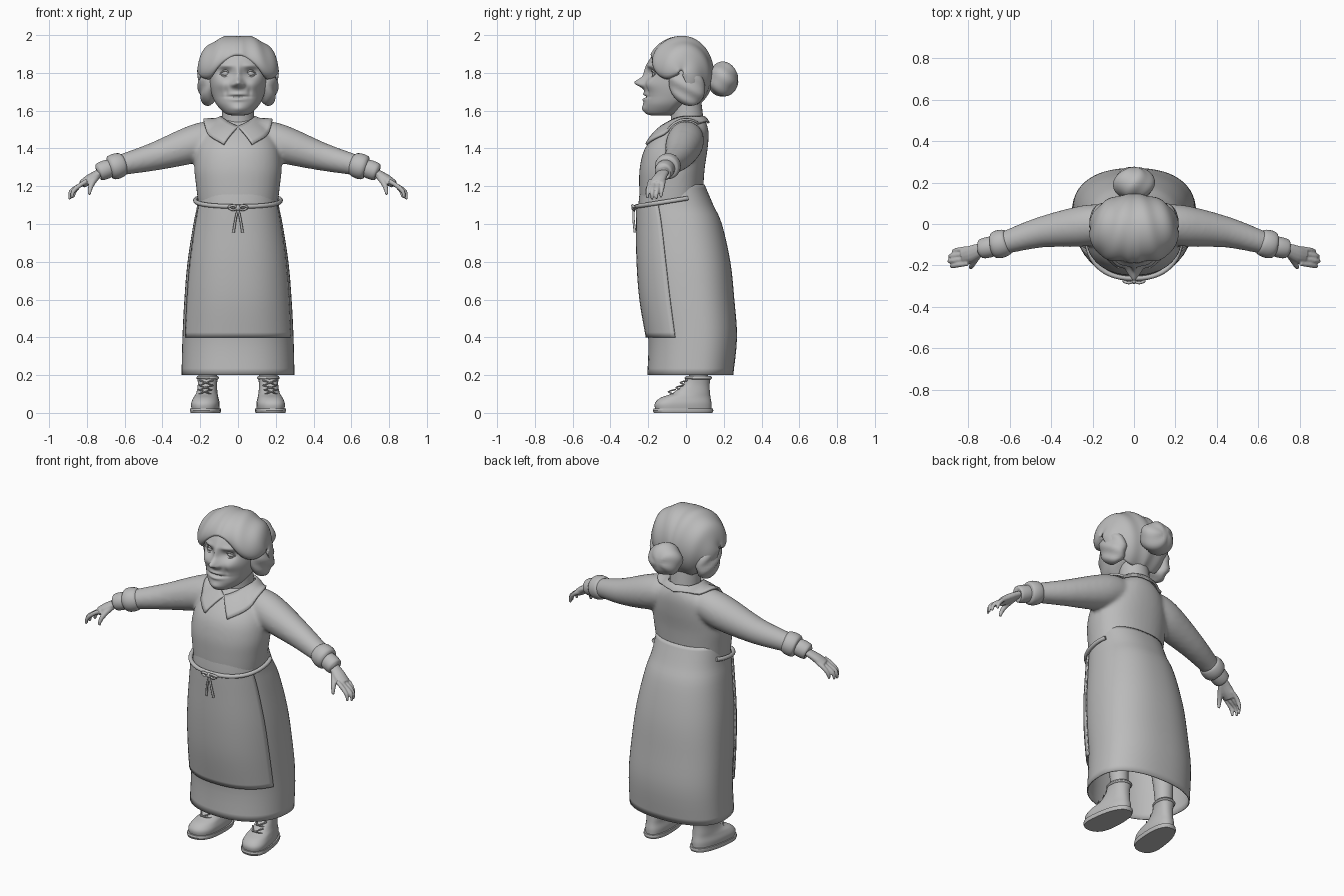
import bpy, bmesh, math
from math import sin, cos, pi, exp, radians
from mathutils import Vector, Matrix

cube = bpy.data.objects.get("Cube")
if cube:
    bpy.data.objects.remove(cube)

clay = bpy.data.materials.new("plain_grey")
clay.use_nodes = True
clay.diffuse_color = (0.5, 0.5, 0.5, 1)
clay.node_tree.nodes["Principled BSDF"].inputs["Base Color"].default_value = (0.5, 0.5, 0.5, 1)


def part(name, bm, mods=(), angle=50):
    """Turn a bmesh into a smooth shaded object with modifiers."""
    bmesh.ops.recalc_face_normals(bm, faces=bm.faces)
    me = bpy.data.meshes.new(name)
    bm.to_mesh(me)
    bm.free()
    me.materials.append(clay)
    ob = bpy.data.objects.new(name, me)
    bpy.context.collection.objects.link(ob)
    bpy.ops.object.select_all(action='DESELECT')
    ob.select_set(True)
    bpy.context.view_layer.objects.active = ob
    bpy.ops.object.shade_smooth_by_angle(angle=radians(angle))
    for kind, props in mods:
        m = ob.modifiers.new(kind.title(), kind)
        for key, val in props.items():
            setattr(m, key, val)
    return ob


MIRROR = ('MIRROR', {})


def blend(voxel, rounds):
    return [('REMESH', dict(mode='VOXEL', voxel_size=voxel, use_smooth_shade=True)),
            ('SMOOTH', dict(iterations=rounds, factor=0.5))]


def spline(rows, steps):
    """Catmull-Rom interpolation of equal length tuples."""
    out = []
    for i in range(len(rows) - 1):
        a, b, c, d = (rows[min(max(i + k, 0), len(rows) - 1)] for k in (-1, 0, 1, 2))
        for s in range(steps):
            t = s / steps
            out.append([q + t / 2 * (r - p + t * (2 * p - 5 * q + 4 * r - w + t * (3 * (q - r) + w - p)))
                        for p, q, r, w in zip(a, b, c, d)])
    return out + [list(rows[-1])]


def skin(bm, grid, closed=True, caps=True):
    """Bridge rows of points with quads."""
    rows = [[bm.verts.new(p) for p in row] for row in grid]
    n = len(rows[0])
    for a, b in zip(rows, rows[1:]):
        for j in range(n if closed else n - 1):
            k = (j + 1) % n
            bm.faces.new((a[j], a[k], b[k], b[j]))
    if closed and caps:
        bm.faces.new(rows[0][::-1])
        bm.faces.new(rows[-1])


def section(z, w, front, back, mid, power, a, cx=0):
    c, s = cos(a), sin(a)
    x = math.copysign(abs(c) ** (2 / power), c) * w
    y = math.copysign(abs(s) ** (2 / power), s) * ((back - mid) if s > 0 else (mid - front))
    return Vector((cx + x, mid + y, z))


def loft(bm, rows, sides=40, steps=4, power=2.0, caps=True, cx=0):
    """Stack of rounded sections: z, half width, front y, back y, middle y."""
    skin(bm, [[section(*r, power, 2 * pi * j / sides, cx) for j in range(sides)]
              for r in spline(rows, steps)], caps=caps)


def tube(bm, pts, sides=12, steps=3, flat=1.0):
    """Round tube through points x, y, z, radius."""
    pts = spline(pts, steps)
    grid = []
    for i, p in enumerate(pts):
        d = Vector(pts[min(i + 1, len(pts) - 1)][:3]) - Vector(pts[max(i - 1, 0)][:3])
        q = d.to_track_quat('Z', 'Y')
        grid.append([Vector(p[:3]) + q @ Vector((cos(2 * pi * j / sides) * p[3],
                     sin(2 * pi * j / sides) * p[3] * flat, 0)) for j in range(sides)])
    skin(bm, grid)


def ball(bm, centre, radii, seg=24):
    m = Matrix.Translation(centre) @ Matrix.Diagonal((*radii, 1))
    return bmesh.ops.create_uvsphere(bm, u_segments=seg, v_segments=seg // 2, radius=1, matrix=m)['verts']


# Bodice and sleeves, blended into one surface
bm = bmesh.new()
loft(bm, [(1.1, .21, -.245, .085, -.07), (1.2, .222, -.248, .092, -.07), (1.3, .232, -.245, .1, -.06),
          (1.4, .22, -.218, .115, -.04), (1.48, .18, -.155, .12, -.01), (1.53, .12, -.09, .11, .01),
          (1.56, .085, -.06, .09, .01)], power=2.2)
for s in (-1, 1):
    tube(bm, [(s * .08, 0, 1.46, .08), (s * .16, 0, 1.45, .095), (s * .26, -.012, 1.415, .098),
              (s * .45, -.04, 1.355, .074), (s * .63, -.092, 1.31, .054), (s * .72, -.115, 1.282, .043)],
         sides=24)
bodice = part("bodice", bm, blend(.011, 8))

# Rolled cuffs
bm = bmesh.new()
tube(bm, [(.605, -.085, 1.318, .05), (.615, -.088, 1.315, .062), (.645, -.096, 1.306, .068),
          (.672, -.104, 1.298, .063), (.682, -.106, 1.295, .046)], sides=28)
tube(bm, [(.67, -.103, 1.298, .046), (.70, -.112, 1.288, .05), (.735, -.12, 1.275, .046),
          (.74, -.121, 1.273, .03)], sides=28)
part("cuffs", bm, [MIRROR])

# Hands
bm = bmesh.new()
tube(bm, [(.71, -.114, 1.283, .03), (.75, -.128, 1.262, .034), (.79, -.145, 1.235, .04),
          (.825, -.155, 1.21, .036)], flat=.62)
for i in range(4):
    y = -.118 - .024 * i
    reach = (.0, .016, .02, .008)[i]
    tube(bm, [(.80, y, 1.228, .012), (.84, y - .006, 1.203, .0125), (.865 + reach, y - .012, 1.172, .0115),
              (.872 + reach, y - .015, 1.14 - reach / 2, .007)], sides=10)
tube(bm, [(.745, -.14, 1.255, .018), (.768, -.175, 1.222, .016), (.782, -.2, 1.19, .013),
          (.788, -.212, 1.155, .008)], sides=10)
part("hands", bm, blend(.005, 3) + [MIRROR])

# Skirt, open at the hem
SKIRT = [(1.21, .205, -.24, .098, -.06), (1.1, .216, -.252, .145, -.05), (1.0, .236, -.252, .19, -.02),
         (.8, .267, -.249, .235, .02), (.6, .284, -.234, .256, .05), (.4, .294, -.2, .27, .07),
         (.2, .299, -.205, .25, .06)]
bm = bmesh.new()
loft(bm, SKIRT, sides=56, power=2.3, caps=False)
part("skirt", bm, [('SOLIDIFY', dict(thickness=.006))])

# Apron panel over the front of the skirt
bm = bmesh.new()
grid = []
for z, w, f, b, m in spline(SKIRT[1:6], 5):
    grid.append([section(z, w + .007, f - .009, b, m, 2.3, -pi / 2 + radians(66) * (j / 12 - 1))
                 for j in range(25)])
skin(bm, grid, closed=False)
part("apron", bm, [('SOLIDIFY', dict(thickness=.008, offset=0))])

# Waist cord rising to the sides, with a bow
bm = bmesh.new()
band = []
for j in range(33):
    p = section(0, .226, -.262, .1, -.06, 2.3, -pi / 2 + radians(112) * (j / 16 - 1))
    band.append((p.x, p.y, 1.093 + (p.y + .262) * .16, .012))
tube(bm, band, sides=10, steps=1)
part("waist_cord", bm)
bm = bmesh.new()
ball(bm, (0, -.275, 1.085), (.016, .014, .016), 16)
for s in (-1, 1):
    tube(bm, [(0, -.276, 1.085, .006), (s * .025, -.284, 1.098, .007), (s * .05, -.275, 1.088, .007),
              (s * .025, -.278, 1.074, .006), (0, -.276, 1.085, .006)], sides=8)
    tube(bm, [(0, -.276, 1.08, .006), (s * .012, -.278, 1.03, .006), (s * .024, -.27, .955, .007)], sides=8)
part("cord_bow", bm)

# Wide flat collar laid over the bodice
inner = spline([(0, -.125, 1.505), (.055, -.085, 1.54), (.09, 0, 1.565), (.07, .07, 1.57), (0, .095, 1.565)], 6)
outer = spline([(.075, -.21, 1.42), (.15, -.13, 1.465), (.178, -.01, 1.53), (.12, .09, 1.55), (0, .13, 1.54)], 6)
bm = bmesh.new()
skin(bm, [[Vector(a).lerp(Vector(b), k / 6) for a, b in zip(inner, outer)] for k in range(7)], closed=False)
part("collar", bm, [MIRROR, ('SHRINKWRAP', dict(target=bodice, offset=.012, wrap_mode='ABOVE_SURFACE')),
                    ('SOLIDIFY', dict(thickness=.012, offset=0))])

# Neck
bm = bmesh.new()
tube(bm, [(0, .01, 1.5, .09), (0, .005, 1.57, .085), (0, -.01, 1.7, .085)], sides=28)
part("neck", bm)

# Face: a lofted head shaped by soft bumps (x, z, x spread, z spread, y shift)
bm = bmesh.new()
loft(bm, [(1.575, .035, -.185, -.07, -.13), (1.587, .07, -.212, -.04, -.11), (1.63, .112, -.224, 0, -.08),
          (1.68, .137, -.22, .06, -.05), (1.74, .152, -.218, .09, -.04), (1.80, .156, -.206, .09, -.04),
          (1.86, .15, -.197, .09, -.04), (1.92, .12, -.155, .07, -.04), (1.96, .06, -.1, .04, -.03)],
     sides=128, steps=12)
BUMPS = [(.066, 1.797, .034, .024, .024), (.068, 1.838, .045, .014, -.01), (0, 1.80, .017, .045, -.018),
         (0, 1.748, .024, .024, -.052), (.026, 1.737, .013, .014, -.016), (.085, 1.74, .038, .032, -.013),
         (.062, 1.70, .01, .026, .007), (0, 1.688, .04, .009, -.008), (0, 1.673, .05, .006, .013),
         (0, 1.659, .04, .01, -.008), (0, 1.61, .04, .02, -.012)]
for v in bm.verts:
    if v.co.y < -.05:
        x, z = abs(v.co.x), v.co.z
        v.co.y += sum(d * exp(-((x - bx) / wx) ** 2 - ((z - bz) / wz) ** 2) for bx, bz, wx, wz, d in BUMPS)
part("head", bm, angle=80)

# Eyes and lids
bm = bmesh.new()
ball(bm, (.066, -.157, 1.796), (.027, .022, .017))
for lift in (1, -1):
    tube(bm, [(.036, -.173, 1.795, .003), (.066, -.178, 1.796 + lift * .016, .005), (.097, -.162, 1.796, .003)],
         sides=8, steps=6)
part("eyes", bm, [MIRROR])

# Hair: a hood swept back from a centre parting
bm = bmesh.new()
grid = []
for i in range(57):
    row = []
    for j in range(65):
        th = pi * (.01 + .98 * j / 64)
        side, rad = abs(cos(th)), sin(th) ** .8
        start = radians(-38 + 68 * sin(th) ** 2)
        ph = start + (radians(240) - start) * i / 56
        k = 1 + .016 * sin(13 * side + 2.2 * ph) - .2 * side * exp(-(ph - start) / .16)
        k -= .035 * exp(-(cos(th) / .07) ** 2) * max(0, cos(ph * .6))
        depth = .19 if cos(ph) > 0 else .17
        row.append((.213 * cos(th) * k, -.025 - rad * depth * cos(ph) * k, 1.8 + rad * .2 * sin(ph) * k))
    grid.append(row)
skin(bm, grid, closed=False)
part("hair", bm, [('SOLIDIFY', dict(thickness=.02, offset=-1))], angle=60)

# Side locks covering the ears
bm = bmesh.new()
for v in ball(bm, (.155, .005, 1.735), (.055, .095, .11), 36):
    v.co.x += .006 * sin(70 * (v.co.z + v.co.y * .6))
    v.co.y += (1.735 - v.co.z) * .15
part("side_locks", bm, [MIRROR])

# Bun with twisted strands
bm = bmesh.new()
hub = Vector((0, .195, 1.765))
for v in ball(bm, hub, (.1, .08, .092), 48):
    d = v.co - hub
    v.co = hub + d * (1 + .035 * sin(5 * math.atan2(d.z, d.x) + 40 * d.y))
part("hair_bun", bm)


# Boots, soles, laces and legs, toes turned slightly out
def splay(bm):
    for v in bm.verts:
        v.co.x -= (v.co.y - .07) * .1
    return bm


bm = bmesh.new()
loft(bm, [(.015, .07, -.162, .135, -.07), (.05, .073, -.165, .135, -.07), (.08, .064, -.135, .13, -.04),
          (.105, .055, -.07, .127, .02), (.15, .05, -.018, .125, .05), (.19, .054, .0, .132, .065)],
     power=2.3, cx=.16)
part("boots", splay(bm), [MIRROR])
bm = bmesh.new()
loft(bm, [(0, .076, -.17, .14, -.06), (.012, .08, -.175, .145, -.06), (.024, .078, -.172, .143, -.06)],
     steps=1, power=2.4, cx=.16)
part("soles", splay(bm), [MIRROR], angle=30)
bm = bmesh.new()
for z, y in ((.1, -.085), (.122, -.045), (.148, -.022)):
    for s in (-1, 1):
        tube(bm, [(.16 - s * .036, y + .025, z - .002, .004), (.16, y - .008, z + .012, .004),
                  (.16 + s * .036, y + .03, z + .024, .004)], sides=8)
loft(bm, [(.178, .054, -.004, .132, .065), (.185, .06, -.008, .138, .065), (.195, .054, .002, .132, .065)],
     power=2.2, cx=.16)
part("boot_trim", splay(bm), [MIRROR])
bm = bmesh.new()
tube(bm, [(.16, .068, .15, .048), (.16, .06, .3, .055), (.15, .04, .6, .075)], sides=20)
part("legs", bm, [MIRROR])
